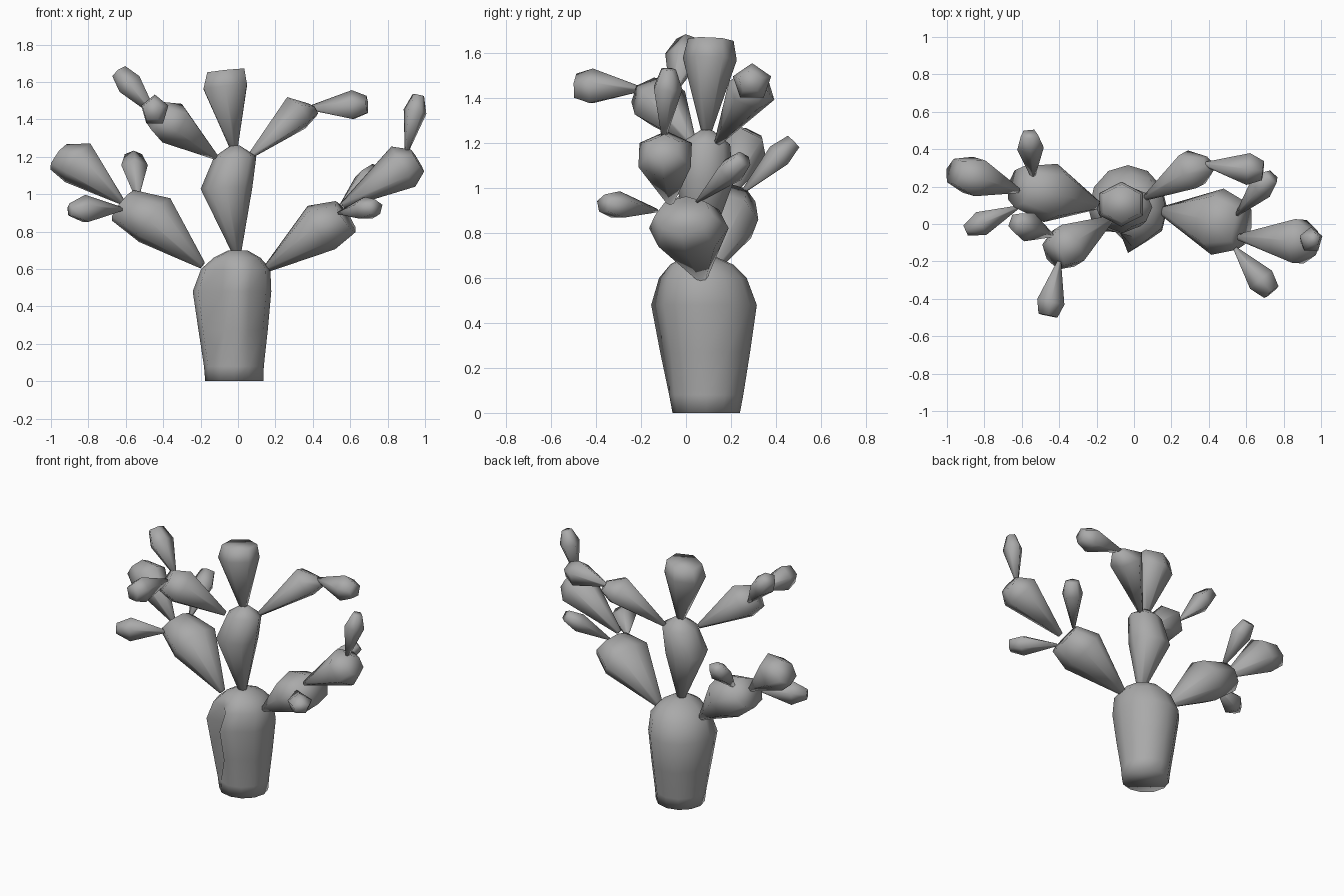
import bpy
from math import cos, sin, pi
from mathutils import Vector

cube = bpy.data.objects.get("Cube")
if cube:
    bpy.data.objects.remove(cube, do_unlink=True)

# Single plain grey
grey = bpy.data.materials.new("matte_grey")
grey.use_nodes = True
COLOUR = (0.4, 0.4, 0.4, 1)
grey.diffuse_color = COLOUR
grey.node_tree.nodes["Principled BSDF"].inputs["Base Color"].default_value = COLOUR


def loft(name, rings):
    """Skin a stack of equal-sized rings, cap both ends and shade smooth."""
    n = len(rings[0])
    verts = [v for ring in rings for v in ring]
    faces = [(r * n + i, r * n + (i + 1) % n, (r + 1) * n + (i + 1) % n, (r + 1) * n + i)
             for r in range(len(rings) - 1) for i in range(n)]
    faces.append(tuple(reversed(range(n))))
    faces.append(tuple(range(len(verts) - n, len(verts))))
    mesh = bpy.data.meshes.new(name)
    mesh.from_pydata(verts, [], faces)
    mesh.materials.append(grey)
    for poly in mesh.polygons:
        poly.use_smooth = True
    bpy.context.collection.objects.link(bpy.data.objects.new(name, mesh))


def pad(name, start, end, wide, tall, peak=0.72, tip=0.5, sides=6, bulge=(0, 0, 0), dome=0):
    """Club-shaped cactus pad: thin neck, swollen shoulder, blunt or domed end."""
    a, b = Vector(start), Vector(end)
    d = (b - a).normalized()
    if abs(d.z) > 0.93:
        v = (Vector((0, 1, 0)) - d * d.y).normalized()
        u = v.cross(d)
    else:
        u = d.cross(Vector((0, 0, 1))).normalized()
        v = u.cross(d)
    profile = [(0, 0.14), (peak, 1), (1, tip)]
    if dome:
        profile.append((1 + dome, 0.2))
    rings = []
    for t, s in profile:
        c = a.lerp(b, t)
        if t == peak:
            c += Vector(bulge)
        angles = [pi / 2 - 2 * pi * i / sides for i in range(sides)]
        rings.append([c + u * wide * s * cos(q) + v * tall * s * sin(q) for q in angles])
    loft(name, rings)


# Trunk with a groove down its front: z, centre x, centre y, radius x, radius y, groove depth
TRUNK = [(0, -0.02, 0.09, 0.155, 0.15, 0),
         (0.08, -0.022, 0.09, 0.16, 0.165, 0.05),
         (0.27, -0.026, 0.085, 0.185, 0.2, 0.5),
         (0.48, -0.032, 0.08, 0.21, 0.235, 0.5),
         (0.6, -0.012, 0.075, 0.185, 0.195, 0.3),
         (0.66, -0.005, 0.07, 0.125, 0.14, 0),
         (0.7, 0, 0.06, 0.05, 0.06, 0)]
SIDES = 12
DENTS = {8: 1.0, 10: 0.25}  # deep groove, and a flattened side next to it
rings = []
for z, cx, cy, rx, ry, depth in TRUNK:
    ring = []
    for i in range(SIDES):
        k = 1 - depth * DENTS.get(i, 0)
        ang = 2 * pi * i / SIDES
        ring.append((cx + k * rx * cos(ang), cy + k * ry * sin(ang), z))
    rings.append(ring)
loft("trunk", rings)

# Middle stem and the pads growing from it
pad("middle_stem", (-0.005, 0.06, 0.67), (-0.015, 0.09, 1.2), 0.138, 0.13, 0.68, 0.82, 8,
    bulge=(-0.05, 0, 0), dome=0.11)
pad("crown_pad", (-0.02, 0.09, 1.23), (-0.065, 0.11, 1.66), 0.135, 0.12, 0.8, 0.85,
    bulge=(-0.012, 0, 0))
pad("upper_left_pad", (0.06, 0.14, 1.2), (0.4, 0.32, 1.45), 0.115, 0.1, 0.68, 0.4,
    bulge=(0.02, 0.03, 0.065))
pad("upper_left_tip", (0.38, 0.32, 1.46), (0.69, 0.285, 1.475), 0.09, 0.085, 0.75, 0.6, 5)
pad("upper_right_pad", (-0.12, 0.03, 1.2), (-0.43, -0.165, 1.42), 0.13, 0.12, 0.75, 0.7,
    bulge=(0, 0, 0.015))
pad("upper_right_tip", (-0.44, -0.06, 1.42), (-0.635, 0.01, 1.655), 0.085, 0.07, 0.7, 0.65, 5)
pad("upper_right_front_tip", (-0.4, -0.2, 1.44), (-0.46, -0.49, 1.45), 0.078, 0.085, 0.75, 0.7, 5)

# Left arm and its pads
pad("left_arm", (0.15, 0.07, 0.6), (0.575, -0.01, 0.88), 0.18, 0.138, 0.72, 0.72, 8,
    bulge=(-0.01, 0, 0.02))
pad("left_back_pad", (0.55, 0.05, 0.94), (0.735, 0.255, 1.13), 0.07, 0.06, 0.72, 0.65, 5)
pad("left_outer_pad", (0.56, -0.07, 0.94), (0.96, -0.1, 1.18), 0.135, 0.125, 0.76, 0.55,
    bulge=(0.02, 0, 0.025))
pad("left_outer_tip", (0.9, -0.1, 1.22), (0.965, -0.08, 1.53), 0.065, 0.07, 0.72, 0.5, 5)
pad("left_front_pad", (0.54, -0.13, 0.9), (0.735, -0.365, 0.93), 0.08, 0.065, 0.72, 0.65, 5)

# Right arm and its pads
pad("right_arm", (-0.19, 0.1, 0.62), (-0.615, 0.2, 0.94), 0.16, 0.145, 0.66, 0.7, 8,
    bulge=(0.025, 0, 0.03))
pad("right_outer_pad", (-0.62, 0.18, 0.96), (-0.96, 0.28, 1.2), 0.115, 0.125, 0.74, 0.65,
    bulge=(0.015, 0, 0.03))
pad("right_front_pad", (-0.62, 0.09, 0.92), (-0.9, -0.035, 0.915), 0.07, 0.08, 0.7, 0.45, 5)
pad("right_back_pad", (-0.54, 0.25, 0.98), (-0.56, 0.48, 1.205), 0.075, 0.06, 0.72, 0.65, 5)
